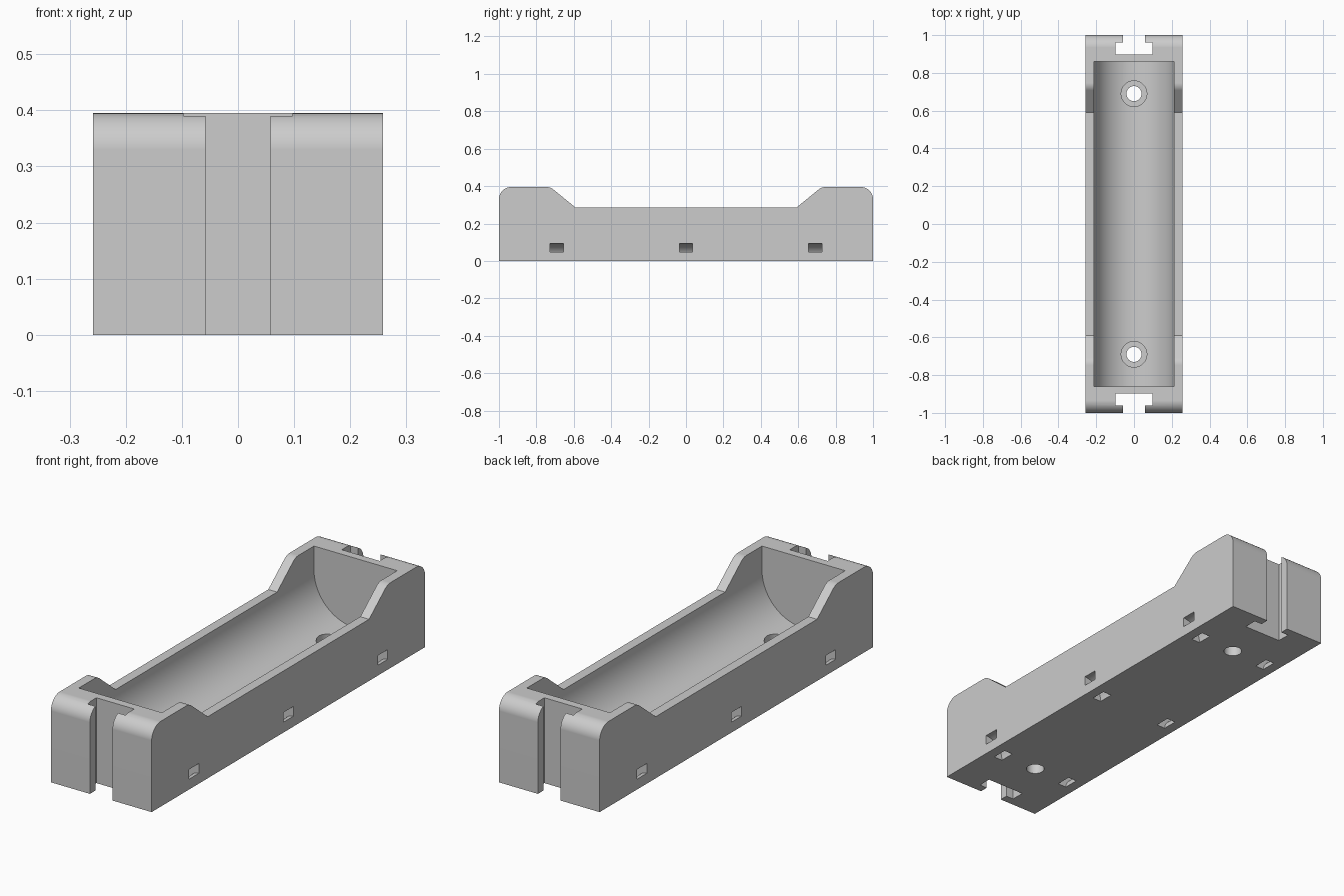
import bpy, bmesh
from math import sin, cos, pi, radians
from mathutils import Vector

default = bpy.data.objects.get("Cube")
if default:
    bpy.data.objects.remove(default, do_unlink=True)

HALF_W, HEIGHT, SIDE_H = 0.258, 0.395, 0.285
TROUGH_R, TROUGH_Y = 0.213, 0.86
SCREW_Y = 0.69

grey = bpy.data.materials.new("light grey plastic")
grey.use_nodes = True
colour = (0.604, 0.604, 0.604, 1)
grey.diffuse_color = colour
grey.node_tree.nodes["Principled BSDF"].inputs["Base Color"].default_value = colour


def arc(cx, cy, r, start, end, steps):
    """Points along an arc, angles in degrees."""
    angles = [radians(start + (end - start) * i / steps) for i in range(steps + 1)]
    return [(cx + r * cos(a), cy + r * sin(a)) for a in angles]


def fillet(before, corner, after, r, steps=10):
    """Points that round off one corner of a profile."""
    c = Vector(corner)
    u = (Vector(before) - c).normalized()
    v = (Vector(after) - c).normalized()
    half = u.angle(v) / 2
    centre = c + (u + v).normalized() * (r / sin(half))
    reach = r * cos(half) / sin(half)
    start, end = c + u * reach - centre, c + v * reach - centre
    spokes = [start.lerp(end, i / steps).normalized() for i in range(steps + 1)]
    return [tuple(centre + spoke * r) for spoke in spokes]


def prism(name, points, axis, lo, hi):
    """Extrude a flat profile along one axis."""
    place = {"x": lambda a, b: (lo, a, b),
             "y": lambda a, b: (a, lo, b),
             "z": lambda a, b: (a, b, lo)}[axis]
    bm = bmesh.new()
    face = bm.faces.new([bm.verts.new(place(a, b)) for a, b in points])
    ext = bmesh.ops.extrude_face_region(bm, geom=[face])
    shift = Vector([hi - lo if axis == k else 0 for k in "xyz"])
    moved = [g for g in ext["geom"] if isinstance(g, bmesh.types.BMVert)]
    bmesh.ops.translate(bm, vec=shift, verts=moved)
    bmesh.ops.recalc_face_normals(bm, faces=bm.faces)
    mesh = bpy.data.meshes.new(name)
    bm.to_mesh(mesh)
    bm.free()
    mesh.materials.append(grey)
    obj = bpy.data.objects.new(name, mesh)
    bpy.context.collection.objects.link(obj)
    return obj


def cut(target, cutter):
    """Subtract a cutter and remove it."""
    cutter.hide_render = True
    mod = target.modifiers.new("cut", "BOOLEAN")
    mod.operation = "DIFFERENCE"
    mod.solver = "EXACT"
    mod.object = cutter
    bpy.context.view_layer.objects.active = target
    bpy.ops.object.modifier_apply(modifier=mod.name)
    bpy.data.objects.remove(cutter, do_unlink=True)


# Body: side profile with raised, rounded ends
foot, outer, inner, dip = (1, 0), (1, HEIGHT), (0.725, HEIGHT), (0.59, SIDE_H)
half = [foot] + fillet(foot, outer, inner, 0.065) + fillet(outer, inner, dip, 0.06) + [dip]
profile = half + [(-y, z) for y, z in reversed(half)]
body = prism("cell_holder_body", profile, "x", -HALF_W, HALF_W)

# Round-bottomed trough
trough = [(TROUGH_R, 0.6)] + arc(0, SIDE_H, TROUGH_R, 0, -180, 64) + [(-TROUGH_R, 0.6)]
cut(body, prism("trough_cutter", trough, "y", -TROUGH_Y, TROUGH_Y))

for s in (-1, 1):
    # T-shaped slot in each end wall
    right = [(0.058, s * 1.1), (0.058, s * 0.96), (0.097, s * 0.96), (0.097, s * 0.897)]
    slot = right + [(-x, y) for x, y in reversed(right)]
    cut(body, prism("end_slot_cutter", slot, "z", -0.1, 0.6))

    # Screw hole with a flat counterbore
    for radius, bottom in ((0.068, 0.045), (0.04, -0.1)):
        ring = arc(0, s * SCREW_Y, radius, 0, 360, 40)[:-1]
        cut(body, prism("screw_hole_cutter", ring, "z", bottom, 0.3))

    # Curved tie channels from the side to the underside
    edge = s * HALF_W
    mid = 180 if s > 0 else 0
    channel = (arc(edge, 0, 0.093, mid - 110, mid + 110, 30)
               + arc(edge, 0, 0.048, mid + 110, mid - 110, 30))
    for y in (-SCREW_Y, 0, SCREW_Y):
        cut(body, prism("tie_channel_cutter", channel, "y", y - 0.036, y + 0.036))

# Smooth curves, crisp edges
bpy.ops.object.select_all(action="DESELECT")
body.select_set(True)
bpy.context.view_layer.objects.active = body
bpy.ops.object.shade_smooth_by_angle(angle=radians(30))
weighted = body.modifiers.new("even_shading", "WEIGHTED_NORMAL")
weighted.keep_sharp = True
